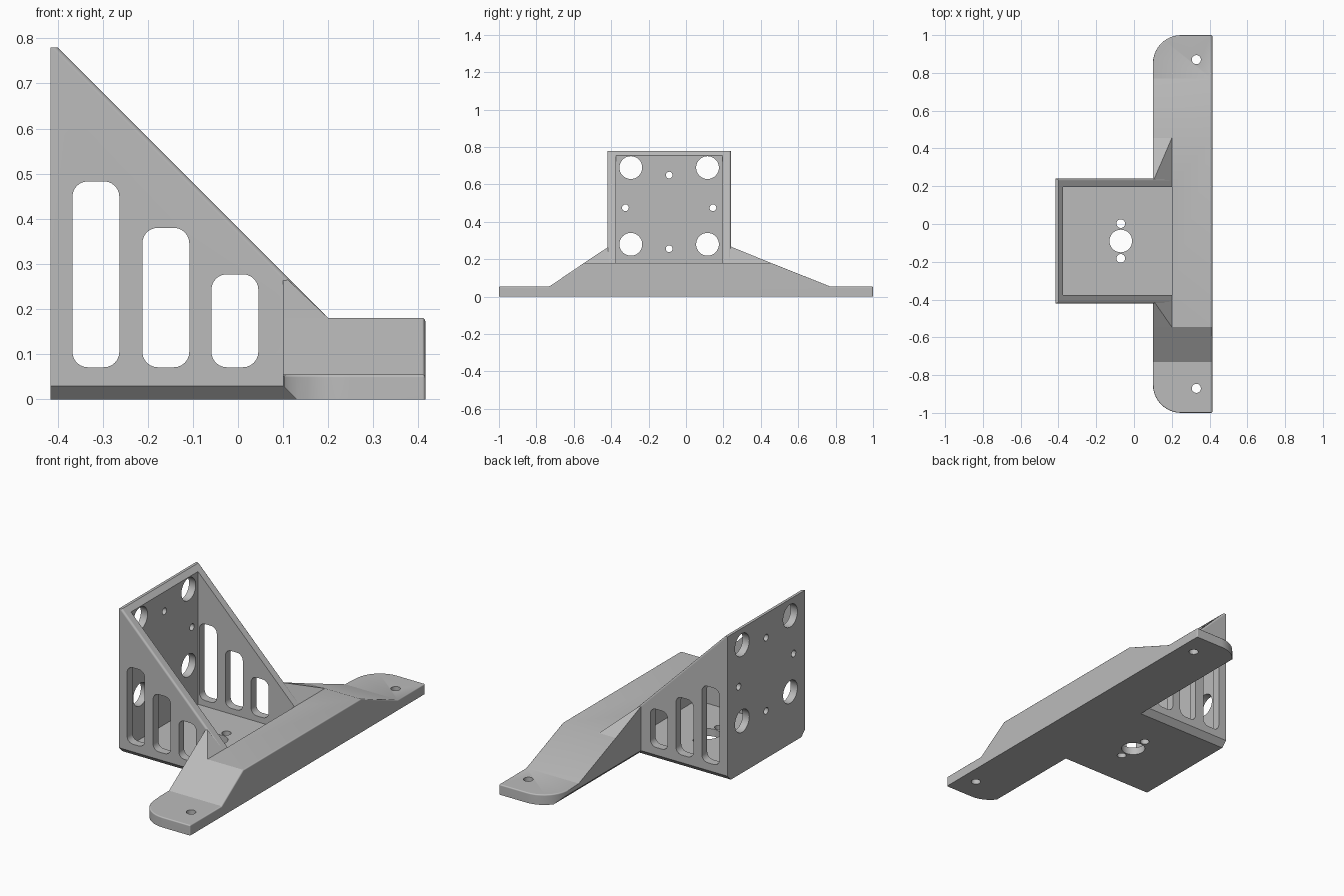
import bpy, bmesh
from math import pi
from mathutils import Matrix, Vector

cube = bpy.data.objects.get("Cube")
if cube:
    bpy.data.objects.remove(cube, do_unlink=True)

COLOR = (0.5, 0.5, 0.5, 1)
grey = bpy.data.materials.new("plain grey")
grey.diffuse_color = COLOR
grey.use_nodes = True
grey.node_tree.nodes["Principled BSDF"].inputs["Base Color"].default_value = COLOR


def finish(bm, name):
    bmesh.ops.recalc_face_normals(bm, faces=bm.faces[:])
    mesh = bpy.data.meshes.new(name)
    bm.to_mesh(mesh)
    bm.free()
    mesh.materials.append(grey)
    obj = bpy.data.objects.new(name, mesh)
    bpy.context.collection.objects.link(obj)
    return obj


def prism(points, offset):
    """Extrude a closed outline of 3D points along a vector."""
    bm = bmesh.new()
    face = bm.faces.new([bm.verts.new(p) for p in points])
    ext = bmesh.ops.extrude_face_region(bm, geom=[face])
    moved = [v for v in ext["geom"] if isinstance(v, bmesh.types.BMVert)]
    bmesh.ops.translate(bm, verts=moved, vec=offset)
    bmesh.ops.recalc_face_normals(bm, faces=bm.faces[:])
    return bm


def box(lo, hi):
    pts = [(lo[0], lo[1]), (hi[0], lo[1]), (hi[0], hi[1]), (lo[0], hi[1])]
    return prism([(x, y, lo[2]) for x, y in pts], (0, 0, hi[2] - lo[2]))


def chop(bm, co, normal):
    """Cut away what lies beyond a plane and close the opening."""
    geom = bm.verts[:] + bm.edges[:] + bm.faces[:]
    bmesh.ops.bisect_plane(bm, geom=geom, plane_co=co, plane_no=normal, clear_outer=True)
    bmesh.ops.holes_fill(bm, edges=[e for e in bm.edges if e.is_boundary], sides=0)


def round_edges(bm, test, radius, segments):
    edges = [e for e in bm.edges if test(e.verts[0].co, e.verts[1].co)]
    bmesh.ops.bevel(bm, geom=edges, offset=radius, segments=segments,
                    profile=0.5, affect='EDGES', clamp_overlap=True)


def cut(obj, bm):
    cutter = finish(bm, "cutter")
    cutter.hide_render = True
    mod = obj.modifiers.new("cut", 'BOOLEAN')
    mod.operation = 'DIFFERENCE'
    mod.solver = 'EXACT'
    mod.object = cutter
    bpy.context.view_layer.objects.active = obj
    bpy.ops.object.modifier_apply(modifier=mod.name)
    bpy.data.objects.remove(cutter, do_unlink=True)


def drill(obj, centre, radius, axis, depth=0.3):
    bm = bmesh.new()
    turn = Matrix.Rotation(pi / 2, 4, 'Y') if axis == 'X' else Matrix()
    bmesh.ops.create_cone(bm, cap_ends=True, segments=32, radius1=radius, radius2=radius,
                          depth=depth, matrix=Matrix.Translation(centre) @ turn)
    cut(obj, bm)


def near(a, b):
    return abs(a - b) < 0.001


FRONT, BACK = -0.42, 0.24          # outer faces of the side walls
MID = (FRONT + BACK) / 2
WALL = 0.045
LEFT, RIGHT, INNER, SEAT = -0.415, 0.415, 0.1, 0.2
FLANGE, TOP, FLOOR = 0.055, 0.18, 0.04


def pocket():
    return box((LEFT + 0.04, FRONT + WALL, FLOOR), (SEAT, BACK - WALL, 1.5))


def open_pocket():
    return box((LEFT + 0.04, FRONT + WALL, FLOOR), (1, BACK - WALL, 1.5))


# Bracket: sloped side walls, upright plate and floor
profile = [(LEFT, 0), (SEAT, 0), (SEAT, TOP), (-0.4, 0.78), (LEFT, 0.78)]
bm = prism([(x, FRONT, z) for x, z in profile], (0, BACK - FRONT, 0))
chop(bm, (0, FRONT, 0.03), (0, -1, -1))
chop(bm, (0, BACK, 0.03), (0, 1, -1))
round_edges(bm, lambda a, b: near(a.y, b.y) and near(a.x + a.z, 0.38)
            and near(b.x + b.z, 0.38), 0.014, 4)
bracket = finish(bm, "bracket")
cut(bracket, open_pocket())

# Rounded slots through both side walls
for x, top in ((-0.315, 0.483), (-0.16, 0.38), (-0.007, 0.277)):
    bm = box((x - 0.052, -0.6, 0.071), (x + 0.052, 0.4, top))
    round_edges(bm, lambda a, b: abs(a.y - b.y) > 0.5, 0.034, 6)
    cut(bracket, bm)

# Holes in the upright plate and the floor
for side in (-1, 1):
    for z in (0.28, 0.69):
        drill(bracket, (LEFT, MID + side * 0.205, z), 0.061, 'X')
    drill(bracket, (LEFT, MID + side * 0.234, 0.475), 0.018, 'X')
    drill(bracket, (LEFT, MID, 0.453 + side * 0.197), 0.018, 'X')
    drill(bracket, (-0.07, MID + side * 0.092, 0), 0.023, 'Z')
drill(bracket, (-0.07, MID, 0), 0.06, 'Z')

# Mounting bar with low flanges at both ends
outline = [(-1, 0), (1, 0), (1, FLANGE), (0.77, FLANGE), (0.455, TOP),
           (-0.545, TOP), (-0.73, FLANGE), (-1, FLANGE)]
bm = prism([(INNER, y, z) for y, z in outline], (RIGHT - INNER, 0, 0))
round_edges(bm, lambda a, b: near(a.x, INNER) and near(b.x, INNER)
            and near(abs(a.y), 1) and near(a.y, b.y), 0.15, 10)


def soft_edge(a, b):
    outer = near(a.x, RIGHT) and near(b.x, RIGHT) and max(a.z, b.z) > 0.01
    rim = near(a.z, FLANGE) and near(b.z, FLANGE) and min(abs(a.y), abs(b.y)) > 0.84
    return outer or rim


round_edges(bm, soft_edge, 0.022, 4)
chop(bm, (INNER, 0, 0.03), (-1, 0, -1))
bar = finish(bm, "mounting_bar")
cut(bar, pocket())
for side in (-1, 1):
    drill(bar, (0.33, side * 0.87, 0), 0.024, 'Z')


# Gussets joining the bar slopes to the side walls
def gusset(name, foot, wall):
    bm = bmesh.new()
    for p in ((INNER, foot, TOP), (SEAT, foot, TOP), (SEAT, wall, TOP),
              (INNER, wall, TOP), (INNER, wall, 0.275)):
        bm.verts.new(p)
    bmesh.ops.convex_hull(bm, input=bm.verts[:])
    return finish(bm, name)


parts = [bracket, bar, gusset("front_gusset", -0.545, FRONT + 0.018),
         gusset("back_gusset", 0.455, BACK - 0.018)]

# Smooth shading that keeps flat faces flat
bpy.ops.object.select_all(action='DESELECT')
for obj in parts:
    obj.select_set(True)
bpy.context.view_layer.objects.active = bracket
bpy.ops.object.shade_smooth_by_angle(angle=0.5)
for obj in parts:
    obj.modifiers.new("even_normals", 'WEIGHTED_NORMAL').keep_sharp = True
